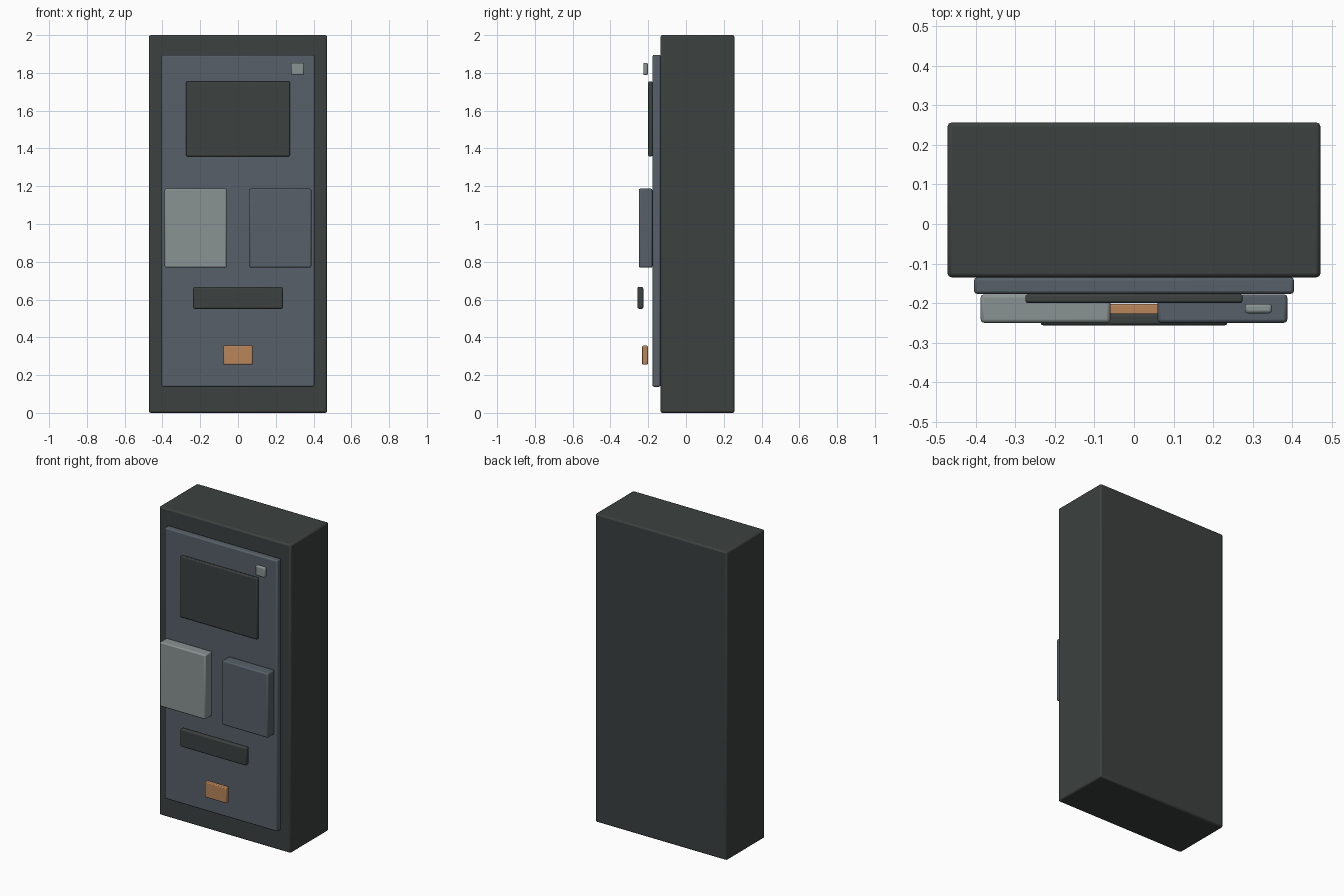
import bpy

if "Cube" in bpy.data.objects:
    bpy.data.objects.remove(bpy.data.objects["Cube"])


def material(name, rgb):
    m = bpy.data.materials.new(name)
    m.diffuse_color = (*rgb, 1.0)
    m.use_nodes = True
    m.node_tree.nodes["Principled BSDF"].inputs["Base Color"].default_value = m.diffuse_color
    return m


charcoal = material("charcoal", (0.045, 0.053, 0.051))
slate = material("slate blue", (0.095, 0.117, 0.138))
grey = material("light grey", (0.255, 0.287, 0.287))
copper = material("copper", (0.48, 0.235, 0.10))


def box(name, x, y, z, mat, bevel):
    """Rounded box from (min, max) ranges on each axis."""
    lo, hi = zip(x, y, z)
    bpy.ops.mesh.primitive_cube_add(
        size=1, location=[(a + b) / 2 for a, b in zip(lo, hi)])
    ob = bpy.context.object
    ob.name = name
    ob.scale = [b - a for a, b in zip(lo, hi)]
    bpy.ops.object.transform_apply(location=False, rotation=False, scale=True)
    ob.data.materials.append(mat)
    mod = ob.modifiers.new("soft_edges", 'BEVEL')
    mod.width = bevel
    mod.segments = 2
    bpy.ops.object.shade_smooth_by_angle()
    return ob


# Cabinet and raised front panel
box("cabinet", (-0.472, 0.472), (-0.135, 0.257), (0, 2), charcoal, 0.01)
box("front_panel", (-0.405, 0.405), (-0.177, -0.135), (0.138, 1.896), slate, 0.008)

# Display and indicator
box("display", (-0.275, 0.275), (-0.2, -0.177), (1.358, 1.755), charcoal, 0.006)
box("indicator", (0.281, 0.349), (-0.226, -0.202), (1.788, 1.853), grey, 0.007)

# Pair of blocks below the display
for name, side, mat in (("left_block", -1, grey), ("right_block", 1, slate)):
    box(name, sorted((side * 0.06, side * 0.388)), (-0.25, -0.178),
        (0.769, 1.187), mat, 0.008)

# Tray bar and copper button
box("tray_bar", (-0.237, 0.237), (-0.257, -0.226), (0.551, 0.667), charcoal, 0.008)
box("button", (-0.077, 0.077), (-0.232, -0.202), (0.256, 0.356), copper, 0.005)
